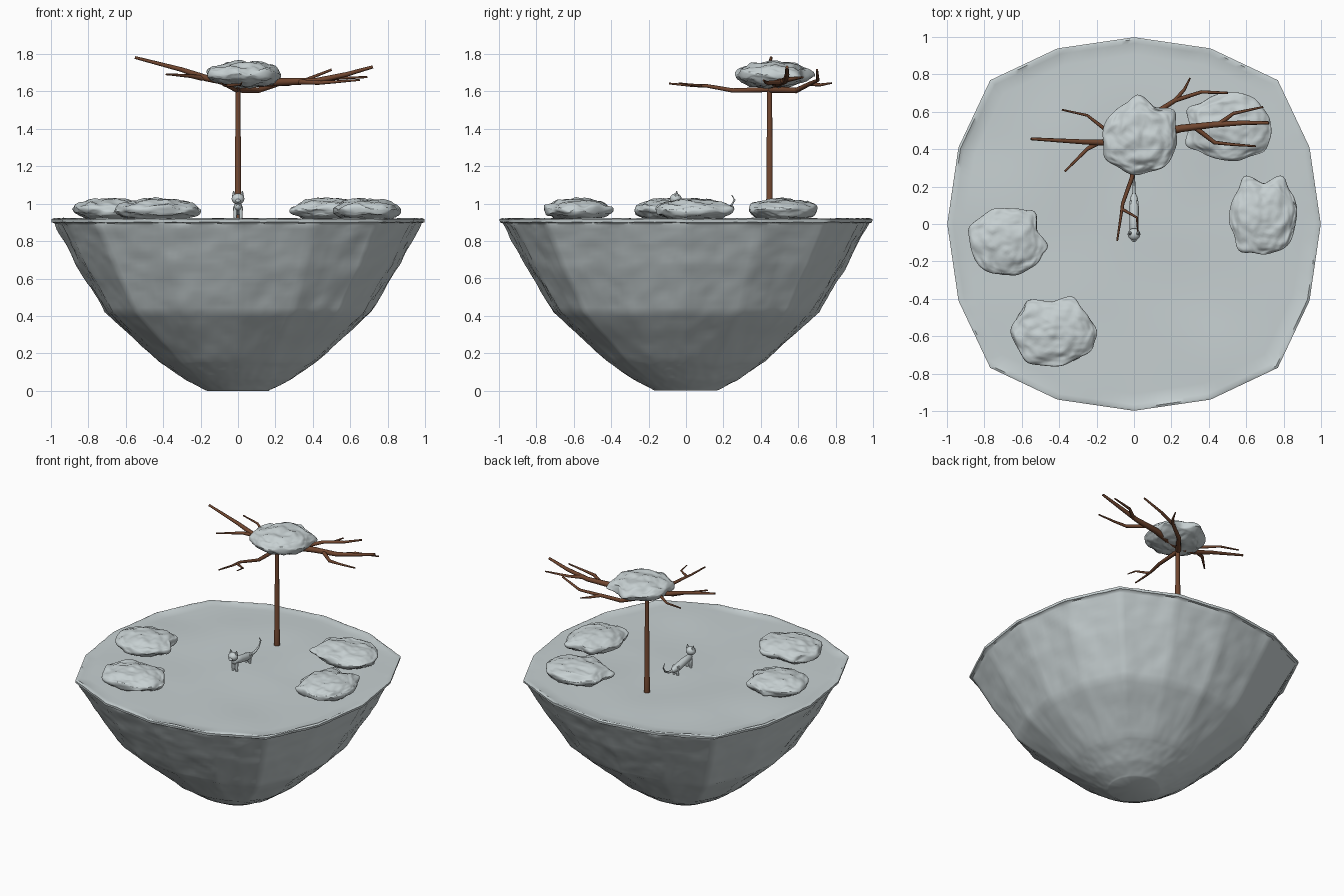
import bpy, bmesh, math
from mathutils import Vector, noise

if "Cube" in bpy.data.objects:
    bpy.data.objects.remove(bpy.data.objects["Cube"])


def material(name, rgb):
    m = bpy.data.materials.new(name)
    m.use_nodes = True
    m.diffuse_color = (*rgb, 1)
    bsdf = next(n for n in m.node_tree.nodes if n.type == 'BSDF_PRINCIPLED')
    bsdf.inputs["Base Color"].default_value = (*rgb, 1)
    return m


stone = material("pale grey", (0.57, 0.63, 0.64))
bark = material("bark brown", (0.16, 0.06, 0.028))


def finish(name, bm, mat, angle=40):
    bmesh.ops.recalc_face_normals(bm, faces=bm.faces)
    me = bpy.data.meshes.new(name)
    bm.to_mesh(me)
    bm.free()
    ob = bpy.data.objects.new(name, me)
    bpy.context.collection.objects.link(ob)
    me.materials.append(mat)
    bpy.ops.object.select_all(action='DESELECT')
    ob.select_set(True)
    bpy.context.view_layer.objects.active = ob
    bpy.ops.object.shade_smooth_by_angle(angle=math.radians(angle))
    return ob


def skin(bm, rings):
    """Bridge closed rings of points and close both ends with a fan."""
    loops = [[bm.verts.new(p) for p in r] for r in rings]
    n = len(loops[0])
    for a, b in zip(loops, loops[1:]):
        for i in range(n):
            j = (i + 1) % n
            bm.faces.new((a[i], a[j], b[j], b[i]))
    for loop in (loops[0], loops[-1]):
        mid = bm.verts.new(sum((v.co for v in loop), Vector()) / n)
        for i in range(n):
            bm.faces.new((loop[i], loop[(i + 1) % n], mid))


def resample(points, steps):
    out = []
    for a, b in zip(points, points[1:]):
        out += [Vector(a).lerp(Vector(b), i / steps) for i in range(steps)]
    return out + [Vector(points[-1])]


def tube(bm, points, radii, sides=8):
    pts = [Vector(p) for p in points]
    rings = []
    for i, p in enumerate(pts):
        d = (pts[min(i + 1, len(pts) - 1)] - pts[max(i - 1, 0)]).normalized()
        u = d.orthogonal() if abs(d.z) > 0.9 else d.cross(Vector((0, 0, 1)))
        u.normalize()
        w = d.cross(u)
        rings.append([p + radii[i] * (u * math.cos(t) + w * math.sin(t))
                      for t in (math.tau * k / sides for k in range(sides))])
    skin(bm, rings)


# Island: sixteen-sided outline narrowing to a small rough foot
quarter = [(1, 0), (0.94, 0.41), (0.77, 0.77), (0.41, 0.94)]
corners = [(x, y) for x, y in quarter]
for _ in range(3):
    corners += [(-y, x) for x, y in corners[-4:]]
outline = resample(corners + [corners[0]], 12)[:-1]

profile = [(0.165, 0), (0.28, 0.06), (0.42, 0.155), (0.71, 0.42),
           (0.86, 0.67), (0.975, 0.885)]


def rough(p):
    coarse = noise.noise(Vector((p.x * 9, p.y * 9, p.z * 7)))
    fine = noise.noise(Vector((p.x * 25, p.y * 25, p.z * 18)))
    return 0.007 * coarse + 0.004 * fine


def ground(x, y):
    return 0.916 + 0.012 * noise.noise(Vector((x * 2.2, y * 2.2, 0.3)))


rings = []
for r, z in resample(profile, 10):
    ring = []
    for p in outline:
        round_p = p.normalized()
        q = round_p.lerp(p, min(1, z / 0.35)) * r
        v = Vector((q.x, q.y, z))
        v += Vector((round_p.x, round_p.y, 0)) * rough(v) * (1 if z else 0)
        ring.append(v)
    rings.append(ring)
for k, (r, z) in enumerate([(0.98, 0.895), (0.995, 0.9), (0.997, 0.916), (0.985, 0.922)]):
    rings.append([Vector((p.x * r, p.y * r, z + 0.6 * rough(Vector((p.x, p.y, k))))) for p in outline])
for k in range(16):
    r = 0.965 * (1 - k / 16)
    rings.append([Vector((p.x * r, p.y * r, ground(p.x * r, p.y * r))) for p in outline])
bm = bmesh.new()
skin(bm, rings)
finish("floating_island", bm, stone, 50)


# Lumpy flattened clumps with a notched, pointed edge
def clump(name, centre, size, turn):
    bm = bmesh.new()
    bmesh.ops.create_icosphere(bm, subdivisions=5, radius=1)
    notch = math.radians(turn)
    seed = Vector(centre) * 5

    def bump(a, offset, width):
        d = math.remainder(a - notch - math.radians(offset), math.tau)
        return math.exp(-(d / width) ** 2)

    for v in bm.verts:
        p = v.co.copy()
        a = math.atan2(p.y, p.x)
        flat = math.hypot(p.x, p.y)
        edge = 0.15 * bump(a, 28, 0.2) + 0.15 * bump(a, -28, 0.2) + 0.1 * bump(a, 140, 0.25)
        edge -= 0.08 * bump(a, 0, 0.2)
        s = 0.98 + edge * flat ** 4 + 0.09 * noise.noise(p * 1.8 + seed)
        lump = 0.2 * noise.noise(p * 2.5 + seed) + 0.1 * noise.noise(p * 6 + seed)
        v.co = (centre[0] + p.x * s * size[0], centre[1] + p.y * s * size[1],
                centre[2] + (p.z * 0.95 + lump) * size[2])
    finish(name, bm, stone, 60)


clump("tree_crown", (0.035, 0.46, 1.688), (0.2, 0.2, 0.075), 67)
clump("back_left_clump", (0.51, 0.52, 0.965), (0.225, 0.185, 0.065), 180)
clump("left_clump", (0.69, 0.04, 0.965), (0.185, 0.21, 0.065), 90)
clump("right_clump", (-0.68, -0.09, 0.965), (0.2, 0.19, 0.065), 20)
clump("front_right_clump", (-0.43, -0.58, 0.965), (0.23, 0.18, 0.065), 95)

# Trunk with a thicker foot
bm = bmesh.new()
tube(bm, [(0, 0.447, z) for z in (0.9, 1.02, 1.03, 1.35, 1.36, 1.64)],
     [0.02, 0.02, 0.017, 0.017, 0.015, 0.014], 12)
finish("trunk", bm, bark)

# Branches: start radius, then the path from thick to thin end
branches = {
    "front_branch": (0.014, [(0, 0.45, 1.61), (-0.01, 0.25, 1.605), (-0.06, 0.11, 1.63), (-0.07, 0.04, 1.63), (-0.09, -0.09, 1.642)]),
    "front_twig": (0.009, [(-0.065, 0.08, 1.63), (0.015, 0.035, 1.635), (0.02, -0.04, 1.645)]),
    "right_branch": (0.022, [(0, 0.45, 1.64), (-0.17, 0.435, 1.67), (-0.3, 0.44, 1.715), (-0.55, 0.455, 1.78)]),
    "right_back_twig": (0.013, [(-0.1, 0.47, 1.67), (-0.16, 0.51, 1.672), (-0.25, 0.58, 1.68), (-0.385, 0.61, 1.69)]),
    "right_front_twig": (0.015, [(-0.19, 0.435, 1.67), (-0.25, 0.4, 1.68), (-0.37, 0.28, 1.69)]),
    "left_branch": (0.024, [(0, 0.45, 1.64), (0.25, 0.51, 1.65), (0.42, 0.53, 1.655), (0.58, 0.54, 1.69), (0.72, 0.54, 1.73)]),
    "left_front_twig": (0.014, [(0.32, 0.52, 1.65), (0.43, 0.435, 1.645), (0.52, 0.425, 1.65), (0.65, 0.415, 1.66)]),
    "left_back_twig": (0.014, [(0.45, 0.53, 1.66), (0.53, 0.59, 1.67), (0.69, 0.625, 1.675)]),
    "back_branch": (0.018, [(0, 0.45, 1.61), (0.11, 0.59, 1.605), (0.22, 0.66, 1.64), (0.36, 0.705, 1.66), (0.5, 0.7, 1.715)]),
    "back_twig": (0.012, [(0.22, 0.66, 1.64), (0.27, 0.72, 1.635), (0.3, 0.78, 1.645)]),
}
for name, (r, path) in branches.items():
    bm = bmesh.new()
    n = len(path) - 1
    tube(bm, path, [r * (1 - 0.65 * i / n) for i in range(n + 1)])
    finish(name, bm, bark, 60)


# Small cat: body, legs, head, ears, muzzle and raised tail
def ball(name, centre, size):
    bm = bmesh.new()
    bmesh.ops.create_uvsphere(bm, u_segments=20, v_segments=12, radius=1)
    for v in bm.verts:
        v.co = Vector(centre) + v.co * Vector(size)
    finish(name, bm, stone, 60)


bm = bmesh.new()
tube(bm, [(0, -0.06, 0.985), (0, -0.04, 0.985), (0, 0.02, 0.978), (0, 0.09, 0.965), (0, 0.14, 0.96), (0, 0.165, 0.96)],
     [0.01, 0.022, 0.025, 0.026, 0.02, 0.008], 16)
finish("cat_body", bm, stone, 60)
bm = bmesh.new()
tube(bm, [(0, 0.15, 0.96), (0, 0.2, 0.965), (0, 0.24, 0.985), (0, 0.26, 1.02), (0, 0.245, 1.045)],
     [0.01, 0.008, 0.006, 0.005, 0.003])
finish("cat_tail", bm, stone, 60)
ball("cat_head", (0, -0.055, 1.025), (0.034, 0.032, 0.029))
ball("cat_muzzle", (0, -0.084, 1.015), (0.014, 0.012, 0.01))
for side, s in (("left", 1), ("right", -1)):
    for end, y in (("front", -0.035), ("back", 0.115)):
        bm = bmesh.new()
        tube(bm, [(s * 0.015, y, 0.98), (s * 0.015, y, 0.91)], [0.011, 0.008])
        finish(f"cat_{side}_{end}_leg", bm, stone, 60)
    bm = bmesh.new()
    tube(bm, [(s * 0.02, -0.05, 1.04), (s * 0.024, -0.05, 1.068)], [0.013, 0.002], 6)
    finish(f"cat_{side}_ear", bm, stone)
